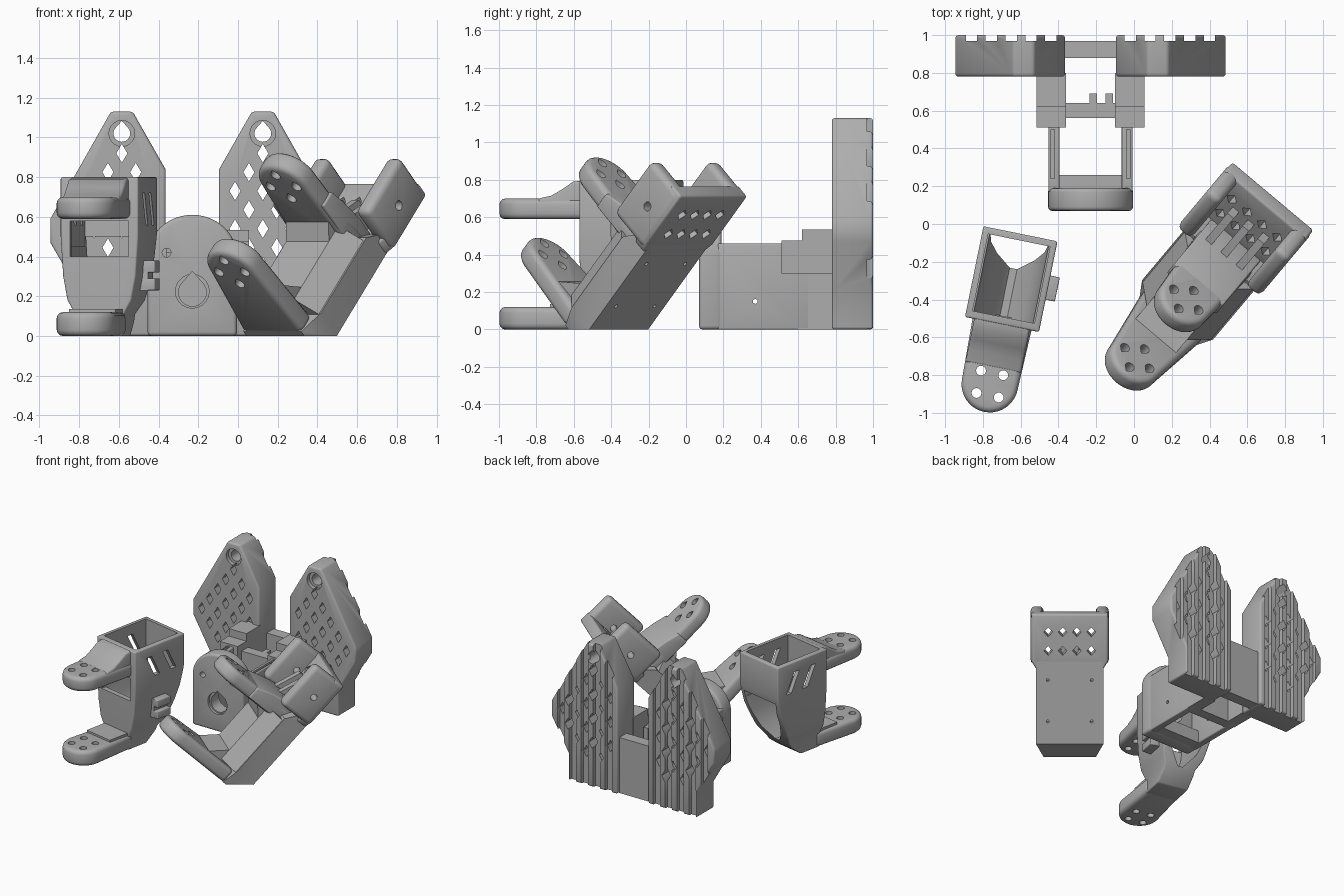
import bpy
import bmesh
from math import sin, cos, pi, radians
from mathutils import Matrix, Vector

default_cube = bpy.data.objects.get("Cube")
if default_cube:
    bpy.data.objects.remove(default_cube, do_unlink=True)

# One grey plastic for everything
grey = bpy.data.materials.new("grey plastic")
grey.use_nodes = True
grey.diffuse_color = (0.42, 0.42, 0.42, 1)
shader = next(n for n in grey.node_tree.nodes if n.type == 'BSDF_PRINCIPLED')
shader.inputs["Base Color"].default_value = grey.diffuse_color
shader.inputs["Roughness"].default_value = 0.7


# ---- helpers ----
def frame(origin, heading, elevation):
    """Axes: x across, y out of the bracket face, z along the bracket."""
    across_flat = Vector((sin(heading), cos(heading), 0))
    up = across_flat * cos(elevation) + Vector((0, 0, sin(elevation)))
    out = Vector((0, 0, cos(elevation))) - across_flat * sin(elevation)
    side = out.cross(up)
    rotation = Matrix((side, out, up)).transposed().to_4x4()
    return Matrix.Translation(origin) @ rotation


def prism(axis, start, end, points):
    return axis, start, end, points


def box(x, y, z):
    return prism(2, z[0], z[1], [(x[0], y[0]), (x[1], y[0]), (x[1], y[1]), (x[0], y[1])])


def circle(cx, cy, r, count=20):
    return [(cx + r * cos(2 * pi * i / count), cy + r * sin(2 * pi * i / count)) for i in range(count)]


def diamond(cx, cy, w, h):
    return [(cx - w, cy), (cx, cy - h), (cx + w, cy), (cx, cy + h)]


def teardrop(cx, cy, r):
    arc = [radians(-225 + 15 * i) for i in range(19)]
    return [(cx + r * cos(a), cy + r * sin(a)) for a in arc] + [(cx, cy + 1.5 * r)]


def mirrored(half):
    """Close a half outline of (x, z) points across x = 0."""
    return half + [(-x, z) for x, z in reversed(half)]


def make(name, prisms, matrix):
    bm = bmesh.new()
    for axis, start, end, points in prisms:
        rings = []
        for d in (start, end):
            coords = [list(p) for p in points]
            for c in coords:
                c.insert(axis, d)
            rings.append([bm.verts.new(matrix @ Vector(c)) for c in coords])
        low, high = rings
        bm.faces.new(low)
        bm.faces.new(high)
        for i in range(len(low)):
            j = (i + 1) % len(low)
            bm.faces.new((low[i], low[j], high[j], high[i]))
    bmesh.ops.recalc_face_normals(bm, faces=bm.faces)
    mesh = bpy.data.meshes.new(name)
    bm.to_mesh(mesh)
    bm.free()
    obj = bpy.data.objects.new(name, mesh)
    bpy.context.scene.collection.objects.link(obj)
    return obj


def part(name, shape, matrix=Matrix(), bevel=0.0, cuts=(), keep=None):
    """A prism, optionally trimmed to a second one, bevelled and cut."""
    obj = make(name, [shape], matrix)
    helpers = []

    def boolean(prisms, operation):
        cutter = make("cutter", prisms, matrix)
        cutter.hide_render = True
        helpers.append(cutter)
        mod = obj.modifiers.new("cut", 'BOOLEAN')
        mod.object, mod.operation, mod.solver = cutter, operation, 'EXACT'

    if keep:
        boolean([keep], 'INTERSECT')
    if bevel:
        mod = obj.modifiers.new("bevel", 'BEVEL')
        mod.width, mod.segments, mod.limit_method = bevel, 3, 'ANGLE'
        mod.angle_limit = radians(35)
    for group in cuts:
        boolean(group, 'DIFFERENCE')
    bpy.context.view_layer.update()
    evaluated = obj.evaluated_get(bpy.context.evaluated_depsgraph_get())
    mesh = bpy.data.meshes.new_from_object(evaluated)
    obj.modifiers.clear()
    obj.data = mesh
    for helper in helpers:
        bpy.data.objects.remove(helper, do_unlink=True)
    mesh.materials.clear()
    mesh.materials.append(grey)
    mesh.polygons.foreach_set("material_index", [0] * len(mesh.polygons))
    bpy.ops.object.select_all(action='DESELECT')
    obj.select_set(True)
    bpy.context.view_layer.objects.active = obj
    bpy.ops.object.shade_smooth_by_angle(angle=radians(32))


def arm(name, matrix, root, tip, z, root_half, turn, hole):
    """Tapered arm with a round end and four screw holes."""
    end = [(0.15 * cos(pi * i / 20), tip + 0.15 * sin(pi * i / 20)) for i in range(21)]
    outline = [(-root_half, root), (root_half, root)] + end
    spots = [(0.085 * cos(turn + i * pi / 2), tip + 0.085 * sin(turn + i * pi / 2)) for i in range(4)]
    holes = [prism(2, z[0] - 0.1, z[1] + 0.1, hole(x, y, 0.026)) for x, y in spots]
    part(name, prism(2, z[0], z[1], outline), matrix, 0.03, [holes])


# ---- wall mount: two pointed lattice plates ----
mount = Matrix.Translation((-0.23, 0, 0))
half_plate = [(0.135, 0), (0.135, 0.84), (0.3, 1.13), (0.41, 1.13),
              (0.715, 0.59), (0.715, 0.47), (0.565, 0.21), (0.565, 0)]


def inside_plate(x, z):
    return (0.18 < x < 0.67 and z < 0.71 + (x - 0.135) * 1.76
            and z < 0.45 + (0.715 - x) * 1.8 and x < 0.5 + (z - 0.21) * 0.6)


for s, label in ((1, "left"), (-1, "right")):
    lattice = []
    for row in range(8):
        for col in range(5):
            x, z = 0.215 + 0.14 * col + 0.07 * (row % 2), 0.92 - 0.095 * row
            if inside_plate(x, z):
                lattice.append(prism(1, 0.7, 1.1, diamond(s * x, z, 0.028, 0.047)))
    grooves = [box(sorted((s * (0.18 + 0.105 * i), s * (0.24 + 0.105 * i))), (0.968, 1.1), (-0.1, 1.2))
               for i in range(5)]
    hang = [prism(1, 0.7, 1.1, teardrop(s * 0.355, 1.02, 0.042))]
    recess = [prism(1, 0.7, 0.81, circle(s * 0.355, 1.02, 0.065))]
    part(label + "_lattice_plate", prism(1, 0.78, 1, [(s * x, z) for x, z in half_plate]),
         mount, 0.015, [grooves, lattice, hang, recess])

    # Side walls with a clip slot, and stepped supports of the socket
    x_wall = sorted((s * 0.165, s * 0.222))
    pin = [prism(0, -0.5, 0.5, circle(0.37, 0.15, 0.013, 12))]
    slot = [box(sorted((s * 0.19, s * 0.21)), (0.24, 0.5), (0.25, 0.6))]
    part(label + "_socket_wall", box(x_wall, (0.17, 0.66), (0, 0.46)), mount, 0.008, [pin, slot])
    part(label + "_support", box(sorted((s * 0.13, s * 0.285)), (0.51, 0.8), (0.3, 0.475)), mount)
    part(label + "_support_foot", box(sorted((s * 0.13, s * 0.222)), (0.6, 0.8), (0, 0.31)), mount)
    part(label + "_support_step", box(sorted((s * 0.13, s * 0.285)), (0.62, 0.8), (0.45, 0.535)), mount)

part("plate_bridge", box((-0.14, 0.14), (0.88, 0.97), (0, 0.44)), mount)
part("socket_rear_bar", box((-0.17, 0.17), (0.56, 0.64), (0, 0.42)), mount)
part("socket_ledge", box((-0.17, 0.17), (0.18, 0.26), (0, 0.1)), mount)
for x in (-0.005, 0.08):
    part("latch_prong", box((x, x + 0.04), (0.63, 0.69), (0.3, 0.42)), mount)

# Arched socket front with a cable hole
arch = [(0.225 * cos(pi * i / 24), 0.4 + 0.21 * sin(pi * i / 24)) for i in range(25)]
screws = [prism(1, 0, 0.3, circle(x, 0.42, 0.022)) for x in (-0.13, 0.13)]
part("socket_front", prism(1, 0.07, 0.19, [(-0.225, 0), (0.225, 0)][::-1] + arch[::-1]), mount, 0.02,
     [[prism(1, 0, 0.3, teardrop(0, 0.22, 0.07))], [prism(1, 0, 0.09, circle(0, 0.225, 0.085))], screws])

# ---- upright bracket ----
upright = frame((-0.65, -0.292, 0), radians(11.5), pi / 2)
side_outline = [(-0.245, 0.8), (0.245, 0.8), (0.245, 0), (0.06, 0), (-0.03, 0.07),
                (-0.12, 0.2), (-0.21, 0.4), (-0.245, 0.55)]
front_outline = mirrored([(0.2, 0.9), (0.2, 0.5), (0.187, 0.3), (0.165, 0.18), (0.125, 0.11), (0.125, -0.1)])
lower_room = mirrored([(0.165, 0.5), (0.145, 0.32), (0.1, 0.2), (0.02, 0.11)])
slots = [prism(0, -0.3, 0.3, [(f, 0.56), (f + 0.05, 0.56), (f + 0.13, 0.72), (f + 0.08, 0.72)])
         for f in (-0.16, 0.0)]
part("upright_shell", prism(0, -0.25, 0.25, side_outline), upright, 0.01,
     [[box((-0.167, 0.167), (-0.21, 0.205), (0.45, 0.9))],
      [prism(1, -0.5, 0.205, lower_room)],
      [box((-0.15, 0.15), (0.1, 0.4), (0.4, 0.58))], slots],
     keep=prism(1, -0.5, 0.5, front_outline))
arm("upright_upper_arm", upright, 0.21, 0.567, (0.59, 0.7), 0.16, pi / 4, circle)
arm("upright_lower_arm", upright, 0.2, 0.567, (0, 0.12), 0.13, pi / 4, circle)
part("upright_arm_root", prism(0, -0.15, 0.15, [(0.21, 0.8), (0.29, 0.79), (0.35, 0.75), (0.41, 0.715),
                                               (0.48, 0.7), (0.48, 0.6), (0.21, 0.6)]), upright, 0.015)
part("upright_lower_step", box((-0.12, 0.12), (0.2, 0.42), (0.05, 0.135)), upright)
for z in (0.23, 0.32):
    part("cable_clip", box((-0.25, -0.17), (-0.06, 0.07), (z, z + 0.06)), upright, 0.006)
part("cable_clip_back", box((-0.215, -0.17), (-0.06, 0.07), (0.23, 0.38)), upright)

# ---- tilted bracket, resting on its slanted heel ----
tilted = frame((0.31, -0.36, 0), radians(40), radians(46.8))
pins = [prism(1, -0.1, 0.04, circle(x, z, 0.011, 12)) for x in (-0.16, 0.16) for z in (0.17, 0.48)]
heel = mirrored([(0.245, 0.7), (0.245, 0), (0.19, -0.13), (0.19, -0.2)])
part("tilted_spine", prism(0, -0.3, 0.3, [(0, 0), (0, 0.62), (0.09, 0.62), (0.17, 0.52),
                                         (0.17, -0.13), (0.139, -0.13)]), tilted, 0.015, [pins],
     keep=prism(1, -0.1, 0.4, heel))
core = mirrored([(0.24, 0.1), (0.24, 0.165), (0.14, 0.28)])
part("tilted_core", prism(2, -0.01, 0.5, core), tilted)
windows = [prism(1, -0.1, 0.4, diamond(x, z, 0.032, 0.035))
           for x in (-0.157, -0.052, 0.052, 0.157) for z in (0.7, 0.84)]
panel = mirrored([(0.245, 0.56), (0.28, 0.62), (0.28, 0.975)])
part("tilted_panel", prism(1, 0, 0.09, panel), tilted, 0.015, [windows])
for s, label in ((1, "left"), (-1, "right")):
    bolt = [prism(0, -0.4, 0.4, circle(0.13, 0.78, 0.025))]
    part(label + "_panel_ear", box(sorted((s * 0.19, s * 0.285)), (0, 0.285), (0.59, 0.975)), tilted, 0.035, [bolt])
for x in (-0.105, 0, 0.105):
    part("panel_rib", prism(0, x - 0.022, x + 0.022, [(0.05, 0.58), (0.24, 0.58), (0.15, 0.8), (0.05, 0.8)]), tilted)
arm("tilted_upper_arm", tilted, 0.1, 0.605, (0.46, 0.57), 0.18, 0, teardrop)
arm("tilted_lower_arm", tilted, 0.16, 0.605, (-0.13, -0.02), 0.2, 0, teardrop)
part("tilted_arm_root", prism(0, -0.17, 0.17, [(0.05, 0.47), (0.05, 0.62), (0.2, 0.62), (0.35, 0.595),
                                              (0.46, 0.565), (0.46, 0.47)]), tilted, 0.01)
part("upper_gusset", prism(0, -0.14, 0.14, [(0.25, 0.36), (0.25, 0.48), (0.37, 0.48)]), tilted)
part("lower_gusset", prism(0, -0.14, 0.14, [(0.16, 0.1), (0.25, 0.1), (0.42, -0.04), (0.16, -0.04)]), tilted)
